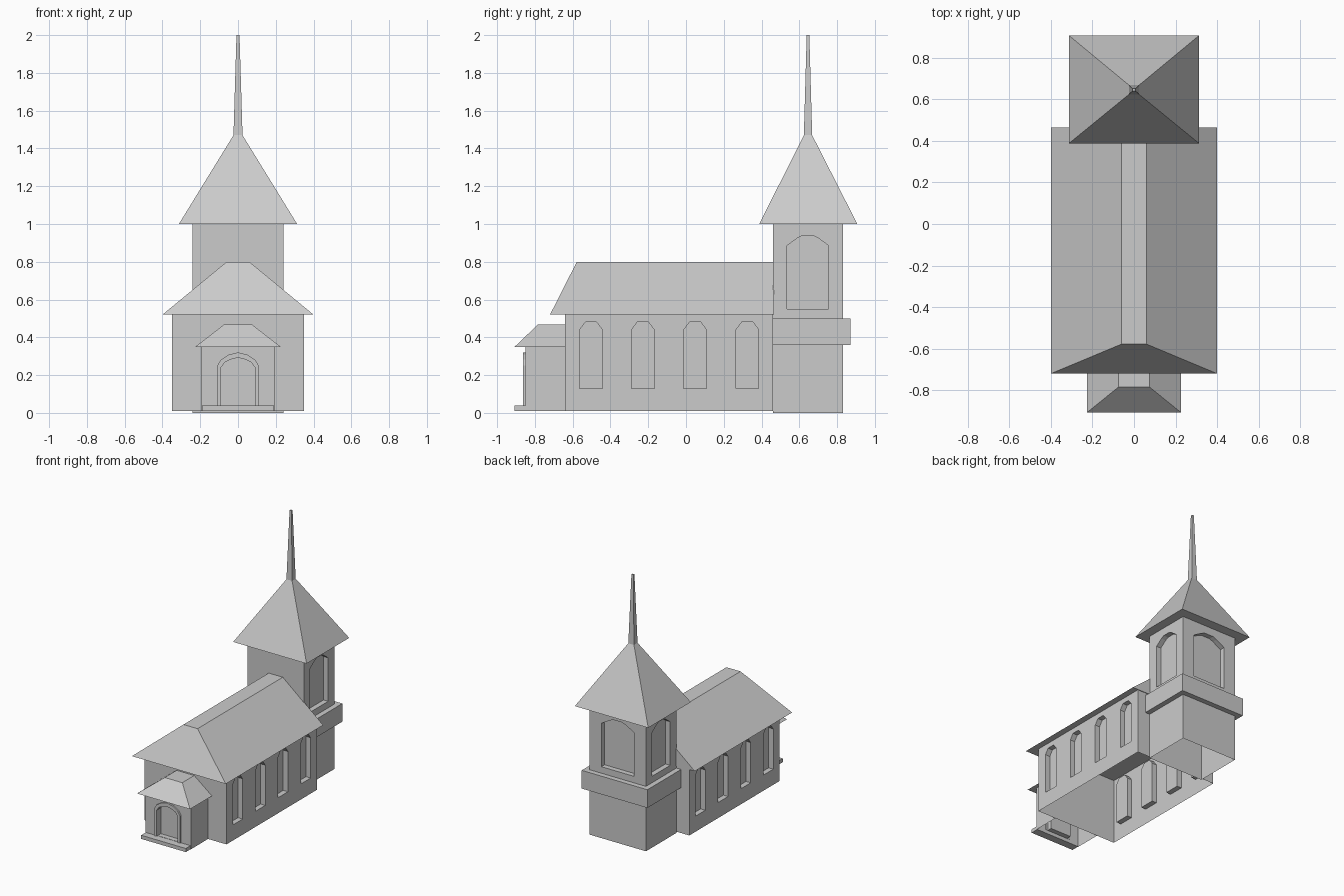
import bpy, bmesh

if "Cube" in bpy.data.objects:
    bpy.data.objects.remove(bpy.data.objects["Cube"])


def finish(name, bm):
    bmesh.ops.recalc_face_normals(bm, faces=bm.faces)
    me = bpy.data.meshes.new(name)
    bm.to_mesh(me)
    bm.free()
    ob = bpy.data.objects.new(name, me)
    bpy.context.collection.objects.link(ob)
    return ob


def loft(bm, rings):
    """Skin closed rings of points and cap both ends."""
    vs = [[bm.verts.new(p) for p in r] for r in rings]
    n = len(vs[0])
    for a, b in zip(vs, vs[1:]):
        for i in range(n):
            j = (i + 1) % n
            bm.faces.new((a[i], a[j], b[j], b[i]))
    bm.faces.new(vs[0])
    bm.faces.new(vs[-1])


def rect(hx, y0, y1, z):
    return [(-hx, y0, z), (hx, y0, z), (hx, y1, z), (-hx, y1, z)]


def stack(name, *rects):
    bm = bmesh.new()
    loft(bm, [rect(*r) for r in rects])
    return finish(name, bm)


def box(name, hx, y0, y1, z0, z1):
    return stack(name, (hx, y0, y1, z0), (hx, y0, y1, z1))


def arch(hw, z0, side):
    """Mirrored arch outline; side lists (half width, z) upward."""
    right = [(hw, z0)] + side
    return right + [(-u, z) for u, z in reversed(right) if u > 0]


def prism(bm, pts, axis, a, b, c=0):
    """Extrude an outline along x or y from a to b, shifted sideways by c."""
    def put(d):
        return [(d, c + u, z) if axis == 'x' else (c + u, d, z) for u, z in pts]
    loft(bm, [put(a), put(b)])


def cut(ob, cutter):
    m = ob.modifiers.new("cut", 'BOOLEAN')
    m.operation, m.solver, m.object = 'DIFFERENCE', 'EXACT', cutter
    dg = bpy.context.evaluated_depsgraph_get()
    me = bpy.data.meshes.new_from_object(ob.evaluated_get(dg))
    ob.modifiers.clear()
    ob.data = me
    bpy.data.objects.remove(cutter)


def open_at(ob, axis, *levels):
    """Remove the flat faces lying at given levels along an axis."""
    bm = bmesh.new()
    bm.from_mesh(ob.data)
    dead = [f for f in bm.faces for v in levels
            if all(abs(p.co[axis] - v) < 1e-4 for p in f.verts)]
    bmesh.ops.delete(bm, geom=dead, context='FACES')
    bm.to_mesh(ob.data)
    bm.free()


# Nave walls with four recessed windows a side, open underneath
nave = box("nave_walls", 0.35, -0.64, 0.46, 0.01, 0.52)
window = arch(0.06, 0.13, [(0.06, 0.44), (0.03, 0.48)])
bm = bmesh.new()
for s in (-1, 1):
    for y in (-0.503, -0.228, 0.048, 0.325):
        prism(bm, window, 'x', s * 0.31, s * 0.4, y)
cut(nave, finish("nave_window_cutter", bm))
open_at(nave, 2, 0.01, 0.52)

# Nave roof: hip in front, flat ridge, upright gable behind
stack("nave_roof", (0.40, -0.72, 0.465, 0.52), (0.06, -0.578, 0.465, 0.80))

# Porch with arched doorway recess
porch = box("porch_walls", 0.193, -0.85, -0.64, 0.01, 0.35)
door = arch(0.09, 0.04, [(0.09, 0.24), (0.07, 0.268), (0.035, 0.284), (0, 0.292)])
bm = bmesh.new()
prism(bm, door, 'y', -0.9, -0.81)
cut(porch, finish("door_cutter", bm))
open_at(porch, 2, 0.01, 0.35)
open_at(porch, 1, -0.64)
stack("porch_roof", (0.226, -0.907, -0.64, 0.35), (0.075, -0.785, -0.64, 0.467))

# Door surround and step
bm = bmesh.new()
prism(bm, arch(0.11, 0.04, [(0.11, 0.25), (0.09, 0.282), (0.05, 0.308), (0, 0.32)]),
      'y', -0.863, -0.845)
frame = finish("door_surround", bm)
bm = bmesh.new()
prism(bm, [(u, z if z > 0.05 else 0.0) for u, z in door], 'y', -0.9, -0.8)
cut(frame, finish("surround_cutter", bm))
box("front_step", 0.19, -0.907, -0.845, 0.01, 0.038)

# Tower with belfry openings on both sides and the back
tower = box("tower_walls", 0.24, 0.46, 0.83, 0, 1.0)
bm = bmesh.new()
side = arch(0.11, 0.55, [(0.11, 0.885), (0.056, 0.925), (0.03, 0.938)])
back = arch(0.14, 0.55, [(0.14, 0.885), (0.07, 0.925), (0.038, 0.938)])
for s in (-1, 1):
    prism(bm, side, 'x', s * 0.20, s * 0.3, 0.645)
prism(bm, back, 'y', 0.79, 0.9)
cut(tower, finish("belfry_cutter", bm))
open_at(tower, 2, 0, 1.0)

# Belt course, tower roof and spire
belt = box("tower_belt", 0.28, 0.46, 0.87, 0.36, 0.50)
stack("tower_roof_and_spire", (0.313, 0.388, 0.907, 1.0),
      (0.024, 0.624, 0.668, 1.47), (0.008, 0.639, 0.653, 2.0))
